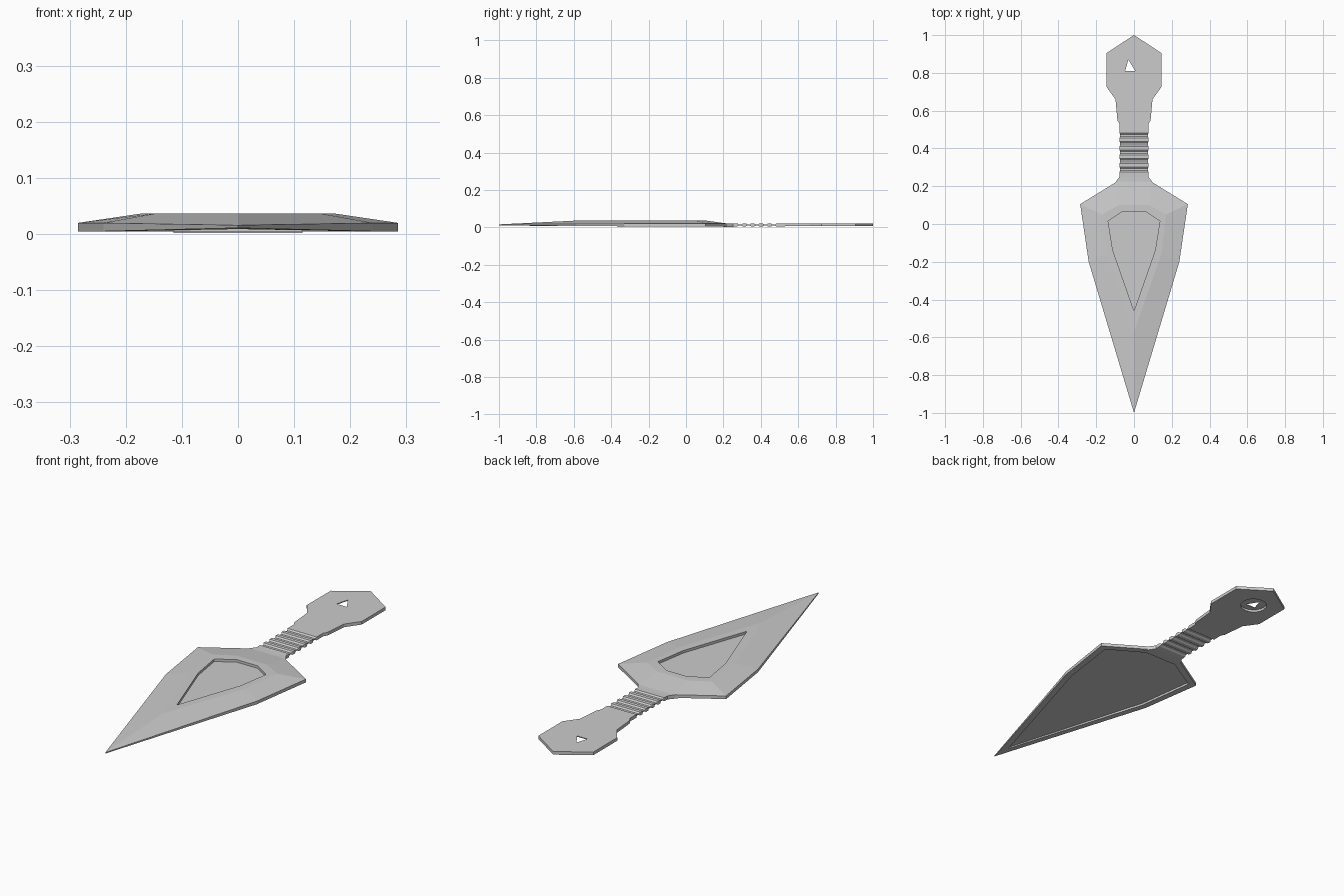
import bpy, bmesh
from math import pi, cos, sin

if "Cube" in bpy.data.objects:
    bpy.data.objects.remove(bpy.data.objects["Cube"])


def mirrored(half, z):
    """Half outline (tip first, x >= 0) to a full counter-clockwise loop at height z."""
    zs = z if isinstance(z, (list, tuple)) else [z] * len(half)
    right = [(x, y, h) for (x, y), h in zip(half, zs)]
    return right + [(-x, y, h) for x, y, h in reversed(right[1:])]


def loft(name, loops):
    """Bridge equal-length loops and cap both ends."""
    bm = bmesh.new()
    rings = [[bm.verts.new(p) for p in loop] for loop in loops]
    n = len(rings[0])
    for a, b in zip(rings, rings[1:]):
        for i in range(n):
            j = (i + 1) % n
            bm.faces.new((a[i], a[j], b[j], b[i]))
    bm.faces.new(list(reversed(rings[0])))
    bm.faces.new(rings[-1])
    bmesh.ops.recalc_face_normals(bm, faces=bm.faces)
    mesh = bpy.data.meshes.new(name)
    bm.to_mesh(mesh)
    bm.free()
    obj = bpy.data.objects.new(name, mesh)
    bpy.context.collection.objects.link(obj)
    return obj


def cut(target, name, points, z0, z1):
    """Subtract a vertical prism from the target."""
    cutter = loft(name, [[(x, y, z) for x, y in points] for z in (z0, z1)])
    cutter.hide_render = True
    cutter.hide_set(True)
    mod = target.modifiers.new(name, 'BOOLEAN')
    mod.operation = 'DIFFERENCE'
    mod.solver = 'EXACT'
    mod.object = cutter
    bpy.context.view_layer.objects.active = target
    bpy.ops.object.modifier_apply(modifier=name)
    bpy.data.objects.remove(cutter)


# Blade: hollow underside, rim, bevelled top, sunken panel
edge = [(0, -1), (0.24, -0.2), (0.285, 0.105), (0.09, 0.225)]
under = [(0, -0.9), (0.212, -0.19), (0.25, 0.092), (0.085, 0.19)]
plateau = [(0, -0.57), (0.145, -0.16), (0.17, 0.05), (0.08, 0.1)]
panel = [(0, -0.46), (0.112, -0.14), (0.137, 0.015), (0.058, 0.067)]
loft("blade", [
    mirrored(under, 0.015),
    mirrored(under, [0.009, 0.005, 0.005, 0.005]),
    mirrored(edge, [0.011, 0.005, 0.005, 0.005]),
    mirrored(edge, [0.016, 0.02, 0.02, 0.02]),
    mirrored(plateau, 0.037),
    mirrored(panel, 0.037),
    mirrored(panel, 0.025),
])

# Handle: stations of (y, half width, bottom, top)
stations = [(0.2, 0.115, 0.002, 0.02), (0.225, 0.095, 0.002, 0.02),
            (0.25, 0.077, 0.003, 0.02)]
for i in range(5):  # wrapped grip grooves
    y = 0.275 + i * 0.045
    stations += [(y, 0.077, 0.005, 0.021), (y + 0.008, 0.073, 0.01, 0.015),
                 (y + 0.02, 0.073, 0.01, 0.015), (y + 0.028, 0.077, 0.005, 0.021)]
stations += [(y, w, 0.006, 0.021) for y, w in (
    (0.53, 0.077), (0.55, 0.088), (0.66, 0.098), (0.725, 0.145),
    (0.905, 0.145), (1.0, 0.001))]
handle = loft("handle", [[(-w, y, b), (w, y, b), (w, y, t), (-w, y, t)]
                         for y, w, b, t in stations])

# Pommel hole: round pocket below, small triangular opening above
circle = [(-0.015 + 0.06 * cos(2 * pi * i / 20), 0.84 + 0.06 * sin(2 * pi * i / 20))
          for i in range(20)]
cut(handle, "pocket_cutter", circle, -0.02, 0.017)
cut(handle, "hole_cutter", [(-0.047, 0.81), (0.007, 0.81), (-0.03, 0.87)], -0.02, 0.05)
